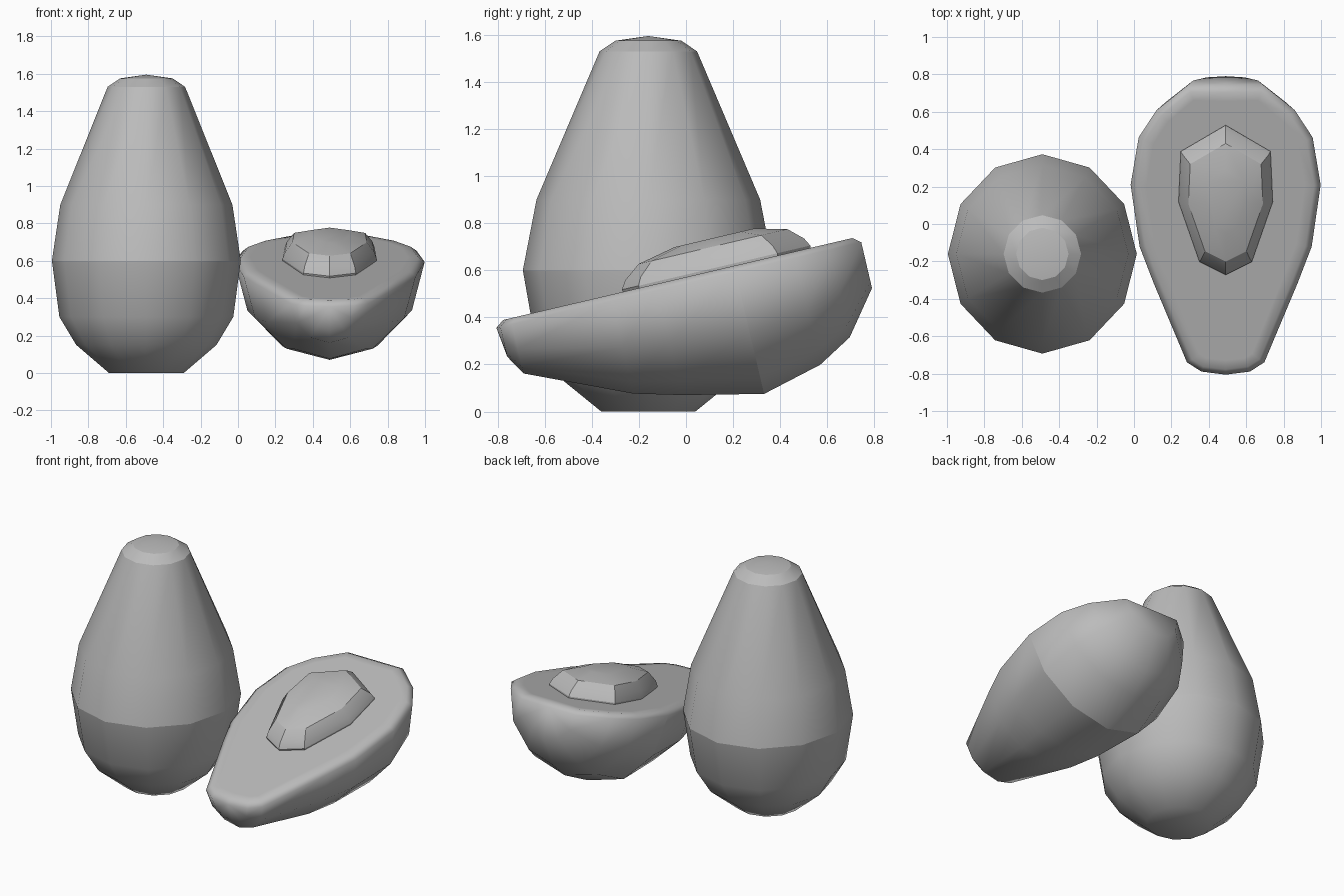
import bpy, bmesh, math
from mathutils import Vector

if "Cube" in bpy.data.objects:
    bpy.data.objects.remove(bpy.data.objects["Cube"])

grey = bpy.data.materials.new("plain_grey")
grey.use_nodes = True
colour = (0.5, 0.5, 0.5, 1)
grey.diffuse_color = colour
grey.node_tree.nodes["Principled BSDF"].inputs["Base Color"].default_value = colour


def finish(name, bm, location, tilt=0.0, sharp=lambda e: False):
    """Turn a bmesh into a smooth object with chosen sharp edges."""
    bmesh.ops.recalc_face_normals(bm, faces=bm.faces)
    for f in bm.faces:
        f.smooth = True
    for e in bm.edges:
        e.smooth = not sharp(e)
    mesh = bpy.data.meshes.new(name)
    bm.to_mesh(mesh)
    bm.free()
    mesh.materials.append(grey)
    obj = bpy.data.objects.new(name, mesh)
    obj.location = location
    obj.rotation_euler.x = tilt
    bpy.context.collection.objects.link(obj)
    return obj


def bridge(bm, a, b, closed):
    n = len(a)
    for i in range(n if closed else n - 1):
        j = (i + 1) % n
        bm.faces.new((a[i], a[j], b[j], b[i]))


def fan(bm, ring, tip, closed):
    n = len(ring)
    for i in range(n if closed else n - 1):
        bm.faces.new((ring[i], ring[(i + 1) % n], tip))


# Whole fruit: twelve-sided turned body (height, half width, half depth)
body = [(0, .2, .2), (.15, .375, .385), (.3, .465, .48), (.6, .505, .533),
        (.9, .46, .475), (1.53, .207, .207), (1.575, .14, .14)]
bm = bmesh.new()
rings = []
for z, rx, ry in body:
    rings.append([bm.verts.new((rx * math.cos(k * math.pi / 6),
                                ry * math.sin(k * math.pi / 6), z)) for k in range(12)])
for a, b in zip(rings, rings[1:]):
    bridge(bm, a, b, True)
bm.faces.new(rings[0])
fan(bm, rings[-1], bm.verts.new((0, 0, 1.595)), True)
creases = (.6, 1.53, 1.575)
finish("whole_fruit", bm, (-.49, -.16, 0),
       sharp=lambda e: any(all(abs(v.co.z - c) < .001 for v in e.verts) for c in creases))

# Halved fruit: half of the same body, lying back (length, half width, depth)
AXIS, TOP, TILT = .53, .556, math.radians(13.2)
half = [(.889, .2, .2), (.749, .37, .382), (.6, .465, .467), (.34, .508, .533),
        (0, .46, .458), (-.2, .385, .405), (-.635, .207, .215), (-.686, .13, .13)]
bm = bmesh.new()
rings = []
for u, rx, depth in half:
    rings.append([bm.verts.new((rx * math.cos(k * math.pi / 6), u,
                                AXIS - depth * math.sin(k * math.pi / 6))) for k in range(7)])
for a, b in zip(rings, rings[1:]):
    bridge(bm, a, b, False)
base = bm.verts.new((0, .889, AXIS))
tip = bm.verts.new((0, -.703, AXIS))
fan(bm, rings[0], base, False)
fan(bm, rings[-1], tip, False)

# Cut face with a raised, softened rim
outline = [base] + [r[0] for r in rings] + [tip] + [r[6] for r in reversed(rings)]
cut = bm.faces.new(outline)
bmesh.ops.recalc_face_normals(bm, faces=bm.faces)
bmesh.ops.inset_individual(bm, faces=[cut], thickness=.035, depth=TOP - AXIS)
bmesh.ops.inset_individual(bm, faces=[cut], thickness=.05, depth=0)
finish("halved_fruit", bm, (.49, 0, 0), TILT,
       lambda e: all(abs(v.co.y - .34) < .001 and v.co.z < AXIS + .001 for v in e.verts))

# Stone: faceted dome of shrinking eight-sided outlines
side = [(.24, .531), (.252, .254), (.14, -.075)]
outline = [(0, .675)] + side + [(0, -.147)] + [(-x, u) for x, u in reversed(side)]
centre = Vector((0, .3))
bm = bmesh.new()
rings = []
for h, s in [(-.03, .98), (.01, 1), (.045, .95), (.1, .79), (.135, .42)]:
    pts = [centre + (Vector(p) - centre) * s for p in outline]
    rings.append([bm.verts.new((p.x, p.y, TOP + h)) for p in pts])
for a, b in zip(rings, rings[1:]):
    bridge(bm, a, b, True)
bm.faces.new(rings[0])
bm.faces.new(rings[-1])
stone = finish("stone", bm, (.49, 0, 0), TILT)
bpy.context.view_layer.objects.active = stone
stone.select_set(True)
bpy.ops.object.shade_smooth_by_angle(angle=math.radians(25))
